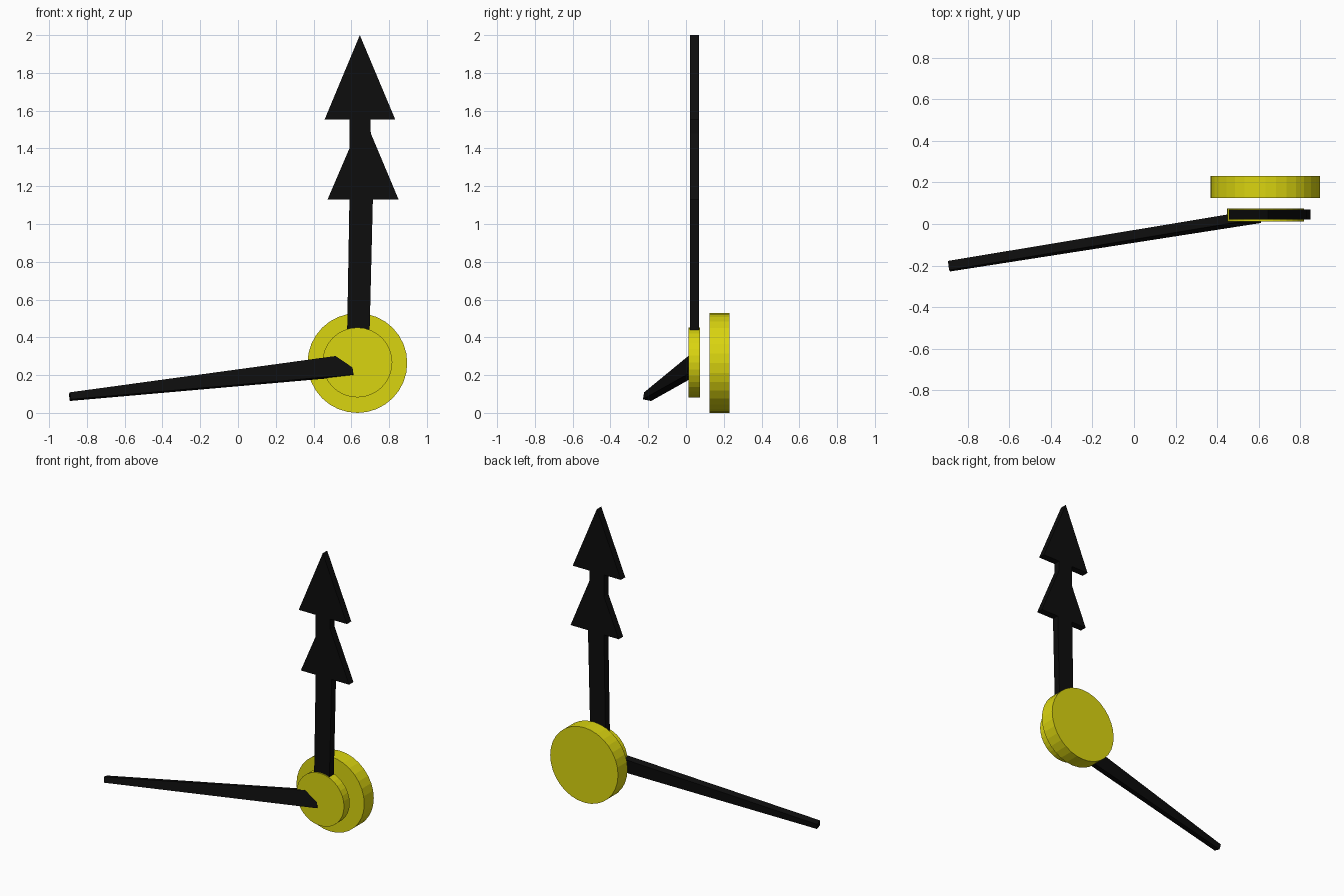
import bpy, bmesh, math
from mathutils import Vector

cube = bpy.data.objects.get("Cube")
if cube:
    bpy.data.objects.remove(cube, do_unlink=True)


def make_material(name, rgb):
    mat = bpy.data.materials.new(name)
    mat.use_nodes = True
    mat.diffuse_color = (*rgb, 1)
    mat.node_tree.nodes["Principled BSDF"].inputs["Base Color"].default_value = (*rgb, 1)
    return mat


yellow = make_material("yellow", (0.70, 0.66, 0.005))
black = make_material("black", (0.004, 0.004, 0.004))


def finish(bm, name, mat):
    bmesh.ops.recalc_face_normals(bm, faces=bm.faces)
    mesh = bpy.data.meshes.new(name)
    bm.to_mesh(mesh)
    bm.free()
    mesh.materials.append(mat)
    obj = bpy.data.objects.new(name, mesh)
    bpy.context.collection.objects.link(obj)
    return obj


def disc(name, radius, z, y0, y1):
    """Round flat-shaded disc with its axis along y."""
    bm = bmesh.new()
    bmesh.ops.create_cone(bm, cap_ends=True, segments=32, radius1=radius,
                          radius2=radius, depth=y1 - y0)
    obj = finish(bm, name, yellow)
    obj.location = (0.632, (y0 + y1) / 2, z)
    obj.rotation_euler.x = math.pi / 2


# Hub discs
disc("back_disc", 0.264, 0.264, 0.124, 0.230)
disc("front_disc", 0.185, 0.267, 0.012, 0.075)

# Upright hand: shaft with two arrowheads, one extruded outline
outline = [(0.578, 0.44), (0.697, 0.44), (0.714, 1.13), (0.850, 1.13),
           (0.703, 1.48), (0.701, 1.552), (0.833, 1.552), (0.645, 2.0),
           (0.458, 1.552), (0.590, 1.552), (0.590, 1.40), (0.474, 1.13),
           (0.590, 1.13)]
bm = bmesh.new()
face = bm.faces.new([bm.verts.new((x, 0.021, z)) for x, z in outline])
ext = bmesh.ops.extrude_face_region(bm, geom=[face])
bmesh.ops.translate(bm, vec=(0, 0.049, 0),
                    verts=[g for g in ext["geom"] if isinstance(g, bmesh.types.BMVert)])
finish(bm, "arrow_hand", black)

# Long hand: tapered bar reaching out and forward, rolled slightly about its axis
tip, root = Vector((-0.89, -0.203, 0.086)), Vector((0.601, 0.037, 0.253))
axis = (root - tip).normalized()
thick = axis.cross(Vector((0, 0.2, 0.98))).normalized()
wide = thick.cross(axis).normalized()
bm = bmesh.new()
bmesh.ops.create_cube(bm, size=2)
for v in bm.verts:
    end, half_width = (tip, 0.019) if v.co.x < 0 else (root, 0.056)
    v.co = end + thick * (v.co.y * 0.0225) + wide * (v.co.z * half_width)
finish(bm, "long_hand", black)
